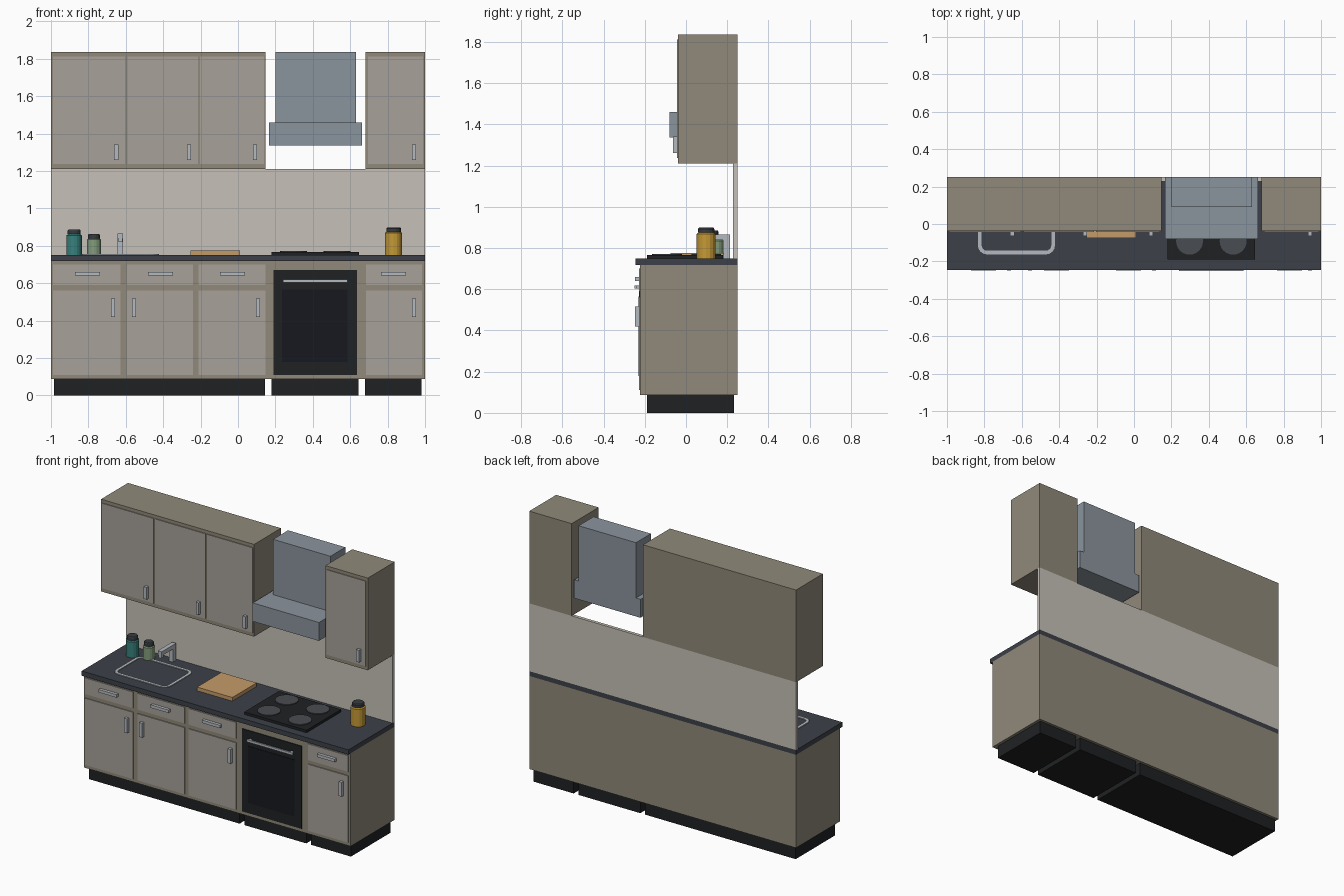
import bpy, bmesh, math

if "Cube" in bpy.data.objects:
    bpy.data.objects.remove(bpy.data.objects["Cube"])


def mat(name, rgb):
    m = bpy.data.materials.new(name)
    m.diffuse_color = (*[(c / 255) ** 2.2 for c in rgb], 1)
    m.use_nodes = True
    m.node_tree.nodes["Principled BSDF"].inputs["Base Color"].default_value = m.diffuse_color
    return m


CARCASS = mat("taupe", (143, 136, 121))
DOOR = mat("door_grey", (166, 160, 152))
TOP = mat("slate", (62, 66, 73))
SPLASH = mat("pale_stone", (197, 192, 183))
BLACK = mat("black", (36, 38, 40))
GLASS = mat("dark_glass", (29, 31, 37))
STEEL = mat("steel", (178, 184, 190))
HOOD = mat("hood_steel", (138, 147, 156))
BURNER = mat("burner_grey", (74, 77, 82))
WOOD = mat("wood", (196, 154, 104))
LID = mat("lid", (58, 62, 66))


def add(name, bm, m):
    me = bpy.data.meshes.new(name)
    bmesh.ops.recalc_face_normals(bm, faces=bm.faces[:])
    bm.to_mesh(me)
    bm.free()
    ob = bpy.data.objects.new(name, me)
    me.materials.append(m)
    bpy.context.collection.objects.link(ob)
    return ob


def box(name, x, y, z, m):
    """Box from (min, max) pairs."""
    bm = bmesh.new()
    bmesh.ops.create_cube(bm, size=1)
    for v in bm.verts:
        v.co = [r[0] if c < 0 else r[1] for c, r in zip(v.co, (x, y, z))]
    return add(name, bm, m)


def lathe(name, cx, cy, profile, m, n=16):
    """Closed solid turned from (radius, z) points."""
    bm = bmesh.new()
    rings = [[bm.verts.new((cx + r * math.cos(2 * math.pi * i / n),
                            cy + r * math.sin(2 * math.pi * i / n), z))
              for i in range(n)] for r, z in profile]
    for a, b in zip(rings, rings[1:]):
        for i in range(n):
            j = (i + 1) % n
            bm.faces.new((a[i], a[j], b[j], b[i]))
    bm.faces.new(rings[0])
    bm.faces.new(rings[-1])
    return add(name, bm, m)


def rounded_loop(x, y, r, inset, seg=4):
    """Rounded rectangle points, pulled in by inset."""
    pts = []
    for k, (cx, cy) in enumerate(((x[1] - r, y[1] - r), (x[0] + r, y[1] - r),
                                  (x[0] + r, y[0] + r), (x[1] - r, y[0] + r))):
        for i in range(seg + 1):
            a = math.pi / 2 * (k + i / seg)
            pts.append((cx + (r - inset) * math.cos(a), cy + (r - inset) * math.sin(a)))
    return pts


BACK = 0.25
# plinths
for i, x in enumerate(((-0.985, 0.145), (0.18, 0.645), (0.68, 0.98))):
    box(f"plinth_{i}", x, (-0.19, 0.232), (0, 0.09), BLACK)

# base cabinets, worktop, backsplash
box("base_cabinet", (-1, 1), (-0.222, BACK), (0.087, 0.718), CARCASS)
box("worktop", (-1, 1), (-0.246, BACK), (0.718, 0.75), TOP)
box("backsplash", (-1, 1), (0.228, BACK), (0.75, 1.21), SPLASH)

# base doors and drawers with handles: x range, door handle x, drawer handle x
F = -0.228
for i, (x, hx, dx) in enumerate((((-0.988, -0.627), -0.669, -0.805),
                                 ((-0.594, -0.241), -0.556, -0.415),
                                 ((-0.21, 0.146), 0.107, -0.03),
                                 ((0.684, 0.985), 0.94, 0.832))):
    box(f"base_door_{i}", x, (F, -0.22), (0.11, 0.562), DOOR)
    box(f"drawer_front_{i}", x, (F, -0.22), (0.59, 0.7), DOOR)
    box(f"base_door_handle_{i}", (hx - 0.011, hx + 0.011), (-0.248, F), (0.42, 0.517), STEEL)
    box(f"drawer_handle_{i}", (dx - 0.067, dx + 0.067), (-0.248, F), (0.64, 0.66), STEEL)

# wall cabinets and doors
for i, x in enumerate(((-1, 0.147), (0.682, 1))):
    box(f"wall_cabinet_{i}", x, (-0.038, BACK), (1.21, 1.835), CARCASS)
for i, (x, hx) in enumerate((((-0.988, -0.604), -0.651), ((-0.592, -0.215), -0.261),
                             ((-0.202, 0.14), 0.091), ((0.695, 0.988), 0.941))):
    box(f"wall_door_{i}", x, (-0.043, -0.035), (1.236, 1.812), DOOR)
    box(f"wall_door_handle_{i}", (hx - 0.011, hx + 0.011), (-0.064, -0.043), (1.26, 1.342), STEEL)

# oven
box("oven_front", (0.19, 0.637), (-0.228, -0.2), (0.11, 0.67), BLACK)
box("oven_window", (0.235, 0.585), (-0.231, -0.22), (0.18, 0.565), GLASS)
box("oven_handle", (0.24, 0.585), (-0.25, -0.239), (0.603, 0.619), STEEL)
for i, x in enumerate((0.25, 0.56)):
    box(f"oven_handle_post_{i}", (x, x + 0.015), (-0.24, -0.228), (0.603, 0.619), STEEL)

# hob with four burners
box("hob", (0.18, 0.647), (-0.19, 0.18), (0.75, 0.767), BLACK)
for i, x in enumerate((0.297, 0.53)):
    for j, y in enumerate((-0.092, 0.098)):
        lathe(f"burner_{i}_{j}", x, y, ((0.072, 0.765), (0.072, 0.772)), BURNER, 24)

# extractor hood
box("hood_canopy", (0.166, 0.663), (-0.08, BACK), (1.335, 1.46), HOOD)
box("hood_chimney", (0.2, 0.63), (0.09, BACK), (1.46, 1.835), HOOD)

# sink rim
bm = bmesh.new()
sx, sy = (-0.835, -0.422), (-0.163, 0.14)
loops = [[bm.verts.new((*p, z)) for p in rounded_loop(sx, sy, 0.05, ins)]
         for ins, z in ((0, 0.749), (0, 0.755), (0.02, 0.755), (0.02, 0.749))]
for a, b in zip(loops, loops[1:] + loops[:1]):
    for i in range(len(a)):
        j = (i + 1) % len(a)
        bm.faces.new((a[i], a[j], b[j], b[i]))
add("sink_rim", bm, STEEL)

# tap
box("tap_post", (-0.643, -0.614), (0.18, 0.213), (0.75, 0.866), STEEL)
box("tap_spout", (-0.643, -0.614), (0.06, 0.18), (0.838, 0.866), STEEL)
box("tap_nozzle", (-0.64, -0.617), (0.06, 0.083), (0.82, 0.838), STEEL)

# chopping board
box("chopping_board", (-0.255, 0.01), (-0.075, 0.185), (0.75, 0.775), WOOD)

# storage jars
for name, cx, cy, r, h, rgb in (("teal", -0.876, 0.122, 0.041, 0.112, (58, 128, 124)),
                                ("green", -0.77, 0.145, 0.037, 0.09, (130, 155, 122)),
                                ("yellow", 0.832, 0.098, 0.046, 0.125, (196, 152, 56))):
    t = 0.75 + h
    lathe(f"{name}_jar", cx, cy, ((r, 0.75), (r, t - 0.006), (r * 0.8, t)), mat(name, rgb))
    lathe(f"{name}_jar_lid", cx, cy, ((r * 0.85, t), (r * 0.85, t + 0.018), (r * 0.75, t + 0.024)), LID)
